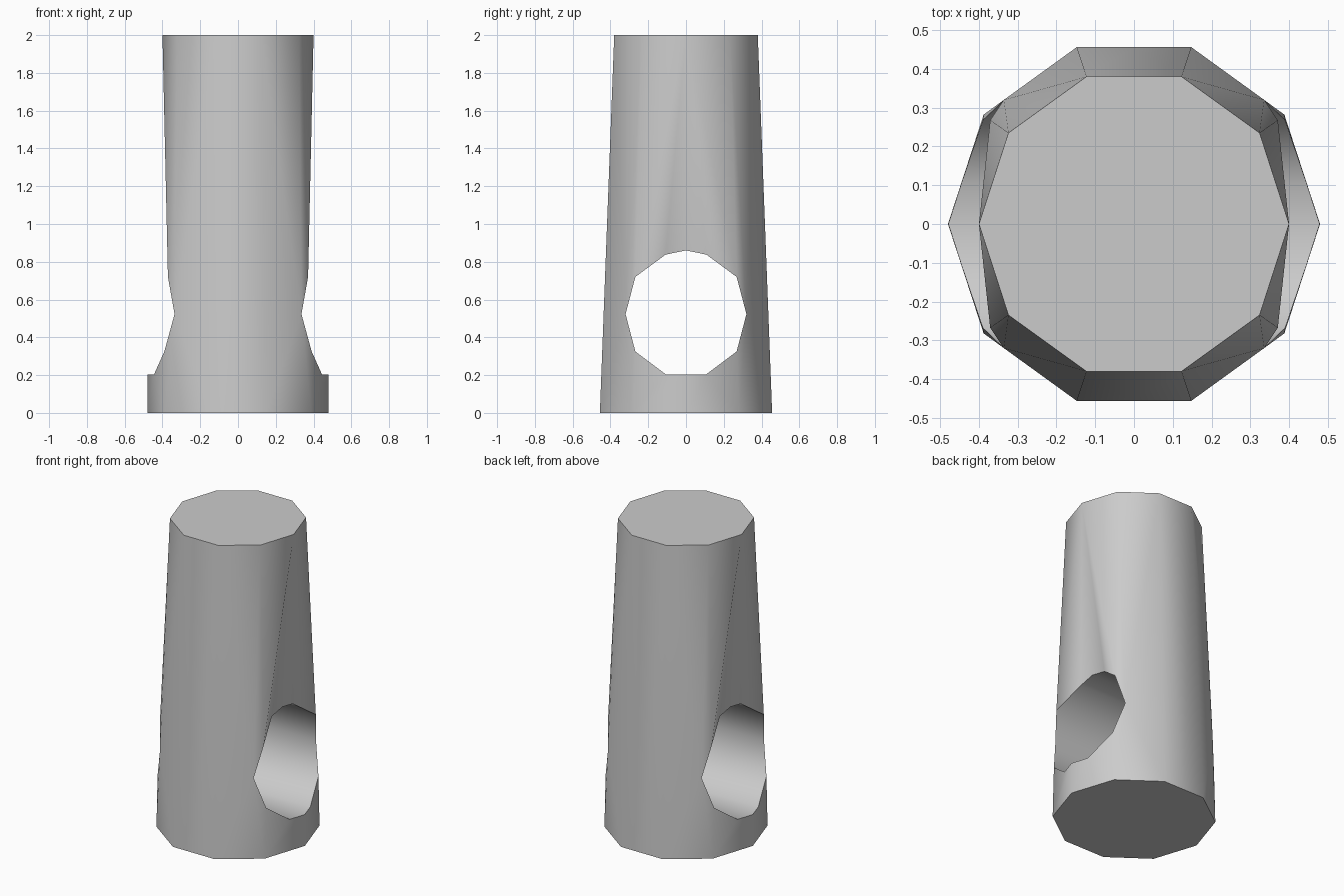
import bpy, bmesh, math

if "Cube" in bpy.data.objects:
    bpy.data.objects.remove(bpy.data.objects["Cube"])

# One quarter of the tapered ten-sided post (x > 0, y > 0); mirrored below
P = {
    # top rim and bottom rim
    "t0": (.40, 0, 2), "t1": (.324, .235, 2), "t2": (.123, .38, 2), "t3": (0, .38, 2),
    "b0": (.48, 0, 0), "b1": (.388, .282, 0), "b2": (.148, .456, 0), "b3": (0, .456, 0),
    "tc": (0, 0, 2), "bc": (0, 0, 0),
    # mouth of the cross hole, from its crown down to its floor
    "h0": (.32, 0, .86), "h1": (.318, .108, .838), "h2": (.371, .268, .72),
    "h3": (.336, .32, .523), "h4": (.39, .268, .325), "h5": (.445, .106, .203),
    "h6": (.479, 0, .203),
}
holes = [f"h{i}" for i in range(7)]
for h in holes:                       # same outline at the centre plane
    P["m" + h] = (0, P[h][1], P[h][2])

faces = [
    "t0 t1 t2 t3 tc", "b0 b1 b2 b3 bc",          # caps
    "t2 t3 b3 b2",                               # front panel
    "t0 t1 h2", "t1 h2 h3", "t1 t2 h3",          # skin above the hole
    "t2 h3 b2", "h3 b1 b2", "h3 h4 b1",          # skin beside the hole
    "h4 h5 h6 b0 b1",                            # skin below the hole
    "t0 h2 h1", "t0 h1 h0",                      # recessed panel over the hole
]
# tunnel walls
faces += [f"{a} {b} m{b} m{a}" for a, b in zip(holes, holes[1:])]

bm = bmesh.new()
V = {k: bm.verts.new(co) for k, co in P.items()}
for f in faces:
    bm.faces.new([V[k] for k in f.split()])

# Mirror the quarter into the whole post
for axis in "XY":
    bmesh.ops.mirror(bm, geom=bm.verts[:] + bm.edges[:] + bm.faces[:],
                     axis=axis, merge_dist=.0005)
    bmesh.ops.remove_doubles(bm, verts=bm.verts[:], dist=.0005)
bmesh.ops.recalc_face_normals(bm, faces=bm.faces[:])

mesh = bpy.data.meshes.new("tapered_post")
bm.to_mesh(mesh)
bm.free()
post = bpy.data.objects.new("tapered_post", mesh)
bpy.context.collection.objects.link(post)
bpy.context.view_layer.objects.active = post
post.select_set(True)
bpy.ops.object.shade_smooth_by_angle(angle=math.radians(42))
